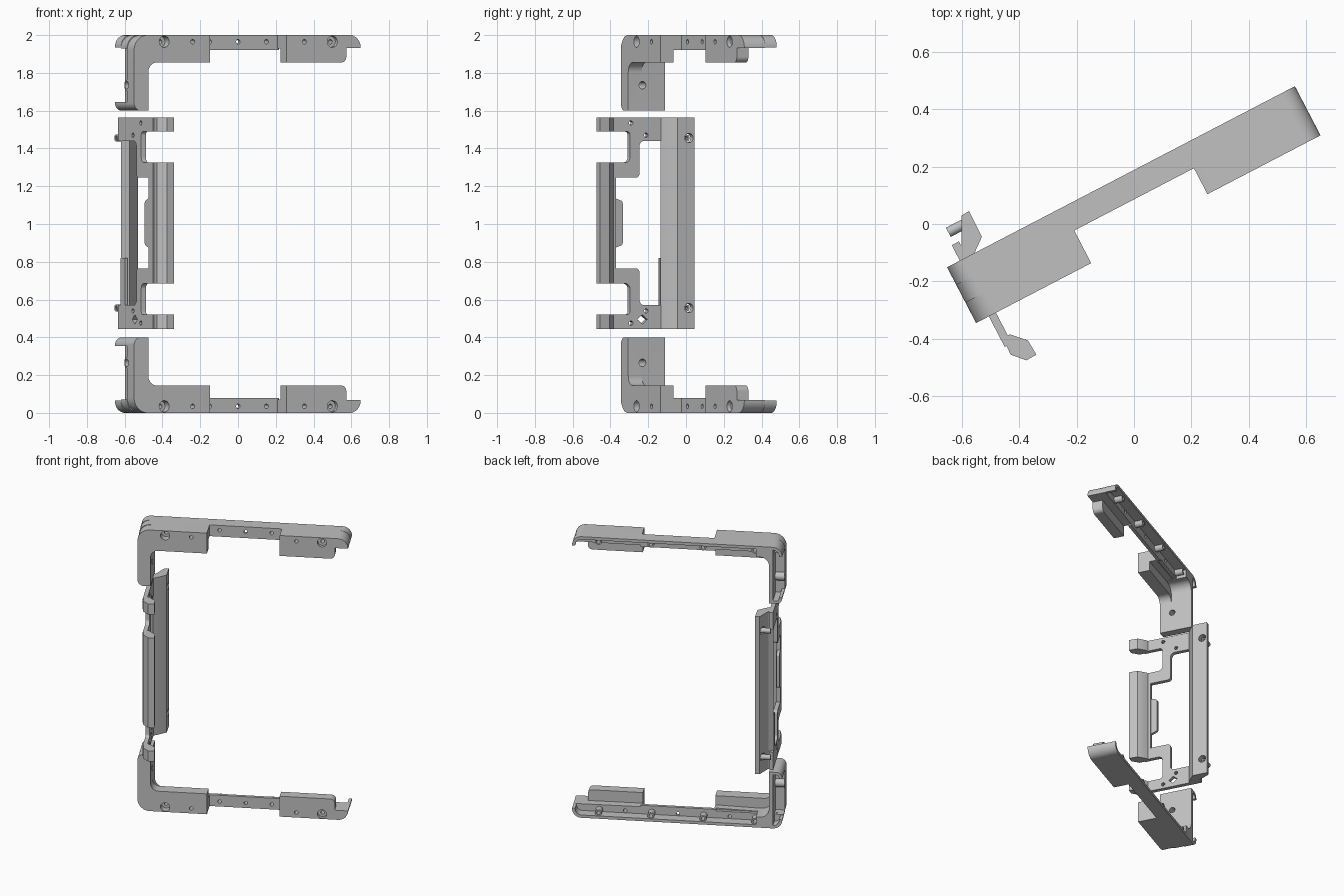
import bpy, bmesh
from math import cos, sin, radians, pi, tan
from mathutils import Vector

if "Cube" in bpy.data.objects:
    bpy.data.objects.remove(bpy.data.objects["Cube"])

# Single grey material
GREY = bpy.data.materials.new("mid_grey")
GREY.use_nodes = True
GREY.diffuse_color = (0.53, 0.53, 0.53, 1)
GREY.node_tree.nodes["Principled BSDF"].inputs["Base Color"].default_value = (0.53, 0.53, 0.53, 1)

ANGLE = radians(27.5)
CORNER = Vector((-0.55, -0.345, 0))
U = Vector((cos(ANGLE), sin(ANGLE), 0))      # along the rails
V = Vector((-sin(ANGLE), cos(ANGLE), 0))     # towards the back
parts = []


def local(u, v, z):
    return CORNER + U * u + V * v + Vector((0, 0, z))


# Axis mappings for prisms: (profile a, profile b, depth) to world
def along_v(a, b, c):
    return local(a, c, b)


def along_v_flipped(a, b, c):
    return local(a, c, 2 - b)


def along_u(a, b, c):
    return local(c, a, b)


def along_u_flipped(a, b, c):
    return local(c, a, 2 - b)


def along_z(a, b, c):
    return Vector((a, b, c))


def rounded(points, steps=8):
    """Round every corner that carries a third value, its radius."""
    out = []
    for i, p in enumerate(points):
        here = Vector(p[:2])
        if len(p) < 3:
            out.append(here)
            continue
        a = (Vector(points[i - 1][:2]) - here).normalized()
        b = (Vector(points[(i + 1) % len(points)][:2]) - here).normalized()
        half = a.angle(b) / 2
        r = p[2]
        centre = here + (a + b).normalized() * r / sin(half)
        start = here + a * r / tan(half) - centre
        end = here + b * r / tan(half) - centre
        for k in range(steps + 1):
            out.append(centre + start.lerp(end, k / steps).normalized() * r)
    return out


def prism(name, points, lo, hi, place):
    bm = bmesh.new()
    flat = rounded(points)
    low = [bm.verts.new(place(p[0], p[1], lo)) for p in flat]
    high = [bm.verts.new(place(p[0], p[1], hi)) for p in flat]
    bm.faces.new(low)
    bm.faces.new(high)
    for i in range(len(flat)):
        j = (i + 1) % len(flat)
        bm.faces.new((low[i], low[j], high[j], high[i]))
    bmesh.ops.recalc_face_normals(bm, faces=bm.faces)
    mesh = bpy.data.meshes.new(name)
    bm.to_mesh(mesh)
    bm.free()
    mesh.materials.append(GREY)
    ob = bpy.data.objects.new(name, mesh)
    bpy.context.collection.objects.link(ob)
    parts.append(ob)
    return ob


def box(a0, a1, b0, b1):
    return [(a0, b0), (a1, b0), (a1, b1), (a0, b1)]


def circle(a, b, r, n=20):
    return [(a + r * cos(2 * pi * i / n), b + r * sin(2 * pi * i / n)) for i in range(n)]


def cut(targets, holes):
    """Cut a list of (profile, lo, hi, place) holes through the targets."""
    cutters = []
    for hole in holes:
        c = prism("cutter", *hole)
        parts.remove(c)
        c.hide_render = True
        cutters.append(c)
    for ob in targets:
        for c in cutters:
            m = ob.modifiers.new("hole", 'BOOLEAN')
            m.operation, m.solver, m.object = 'DIFFERENCE', 'EXACT', c
        graph = bpy.context.evaluated_depsgraph_get()
        mesh = bpy.data.meshes.new_from_object(ob.evaluated_get(graph))
        ob.modifiers.clear()
        ob.data = mesh
    for c in cutters:
        bpy.data.objects.remove(c)


END, BACK, HOLE_Z = 1.366, 0.219, 1.965


def bracket(side, pv, pu):
    n = side + "_"
    # Front wall: corner block and arm in one angled profile
    wall = prism(n + "corner_wall", [(0, 1.6, .04), (0, 2, .08), (.452, 2), (.452, 1.855),
                                     (.085, 1.855, .05), (.085, 1.6)], 0, .08, pv)
    pad = prism(n + "corner_pad", [(0, 1.93), (0, 2, .068), (.452, 2), (.452, 1.92)], .08, .128, pv)
    # Right end block and its rounded cap
    block = prism(n + "end_block", [(.922, 1.855), (.922, 1.99), (1.28, 1.99), (1.28, 1.855, .03)],
                  .026, .095, pv)
    cap = prism(n + "end_cap", [(.922, 1.93), (.922, 2), (END, 2, .065), (END, 1.933)], .026, .128, pv)
    # Thin middle rail
    rail = prism(n + "rail", [(0, 1.93), (0, 2, .068), (END, 2, .065), (END, 1.933),
                              (.93, 1.93), (.93, 1.92), (.44, 1.92), (.44, 1.93)], .128, .15, pv)
    # Rear lip with down-turned ends
    prism(n + "rear_lip", [(0, 1.935), (0, 2, .06), (END, 2, .06), (END, 1.935), (END - .02, 1.935),
                           (END - .02, 1.98, .04), (.02, 1.98, .04), (.02, 1.935)], .15, BACK, pv)
    # Inner web of the arm and its out-turned foot
    web = prism(n + "arm_web", [(.06, 1.6), (.085, 1.6), (.085, 1.925, .06), (.17, 1.925),
                                (.17, 1.98), (.06, 1.98)], .08, BACK, pv)
    prism(n + "arm_foot", [(0, 1.645), (0, 1.6, .04), (.08, 1.6), (.08, 1.62),
                           (.02, 1.62, .018), (.02, 1.645)], .08, BACK, pv)
    # Screw bosses
    bosses = [prism(n + "rail_boss", circle(u, HOLE_Z, .022), .15, .205, pv)
              for u in (.18, .517, .856, 1.197)]
    arm_boss = prism(n + "arm_boss", circle(.085, 1.735, .028), 0, .06, pu)
    # Screw holes and counterbores
    cut([wall, pad, block, cap, rail] + bosses,
        [(circle(u, HOLE_Z, .012), -.1, .3, pv) for u in (.18, .35, .517, .687, .856, 1.03, 1.197)]
        + [(circle(u, HOLE_Z, .03), -.1, .05, pv) for u in (.18, 1.197)])
    cut([wall, web, arm_boss], [(circle(.085, 1.735, .02), -.05, .2, pu)])


bracket("upper", along_v, along_u)
bracket("lower", along_v_flipped, along_u_flipped)

# Side grip: symmetric about its own mid height
MID, HALF = 1.005, 0.56
LOW, HIGH = MID - HALF, MID + HALF

# Stepped end plates
plates = []
for name, s in (("upper_grip_plate", 1), ("lower_grip_plate", -1)):
    shape = [(-.12, .56), (.28, .56), (.28, .435), (.07, .435, .03), (.07, .24, .02), (-.12, .24),
             (-.12, .32), (.015, .32, .03), (.015, .485, .02), (-.12, .485)]
    plates.append(prism(name, [(p[0], MID + s * p[1], *p[2:]) for p in shape], .05, .078, along_u))
cut(plates, [(circle(v, MID + s * h, .012, 12), 0, .2, along_u)
             for s in (1, -1) for v, h in ((.02, .53), (.11, .465))])
cut(plates[1:], [([(.058, .495), (.088, .52), (.118, .495), (.088, .47)], 0, .2, along_u)])

# Hooked front rim with a tab at each end
hook = [(-.46, -.39), (-.43, -.455), (-.375, -.475), (-.34, -.455), (-.37, -.405), (-.43, -.385)]
for name, z0, z1 in (("front_rim", .685, 1.325), ("upper_tab", 1.49, HIGH), ("lower_tab", LOW, .52)):
    prism(name, hook, z0, z1, along_z)
prism("rim_strip", box(-.12, -.07, .7, 1.31), .05, .078, along_u)
prism("rim_lug", [(-.08, .87), (-.025, .89, .015), (-.025, 1.12, .015), (-.08, 1.14)],
      .05, .07, along_u)

# Rear flange with bolt holes
flange = prism("rear_flange", [(-.62, -.1), (-.6, -.07), (-.6, .03), (-.575, .045),
                               (-.53, -.045), (-.555, -.1), (-.575, -.135)], LOW, HIGH, along_z)
cut([flange], [(circle(.325, z, .025), -.1, .3, along_u) for z in (.555, 1.455)])
for z in (.555, 1.455):
    bolt = prism("flange_bolt", circle(.325, z, .018), .06, .13, along_u)
    cut([bolt], [(circle(.325, z, .009, 12), 0, .2, along_u)])
prism("flange_rib", box(.2, .25, .56, .82), .05, .065, along_u)

# Smooth the rounded faces only
bpy.ops.object.select_all(action='DESELECT')
for ob in parts:
    ob.select_set(True)
bpy.context.view_layer.objects.active = parts[0]
bpy.ops.object.shade_smooth_by_angle(angle=radians(30))
